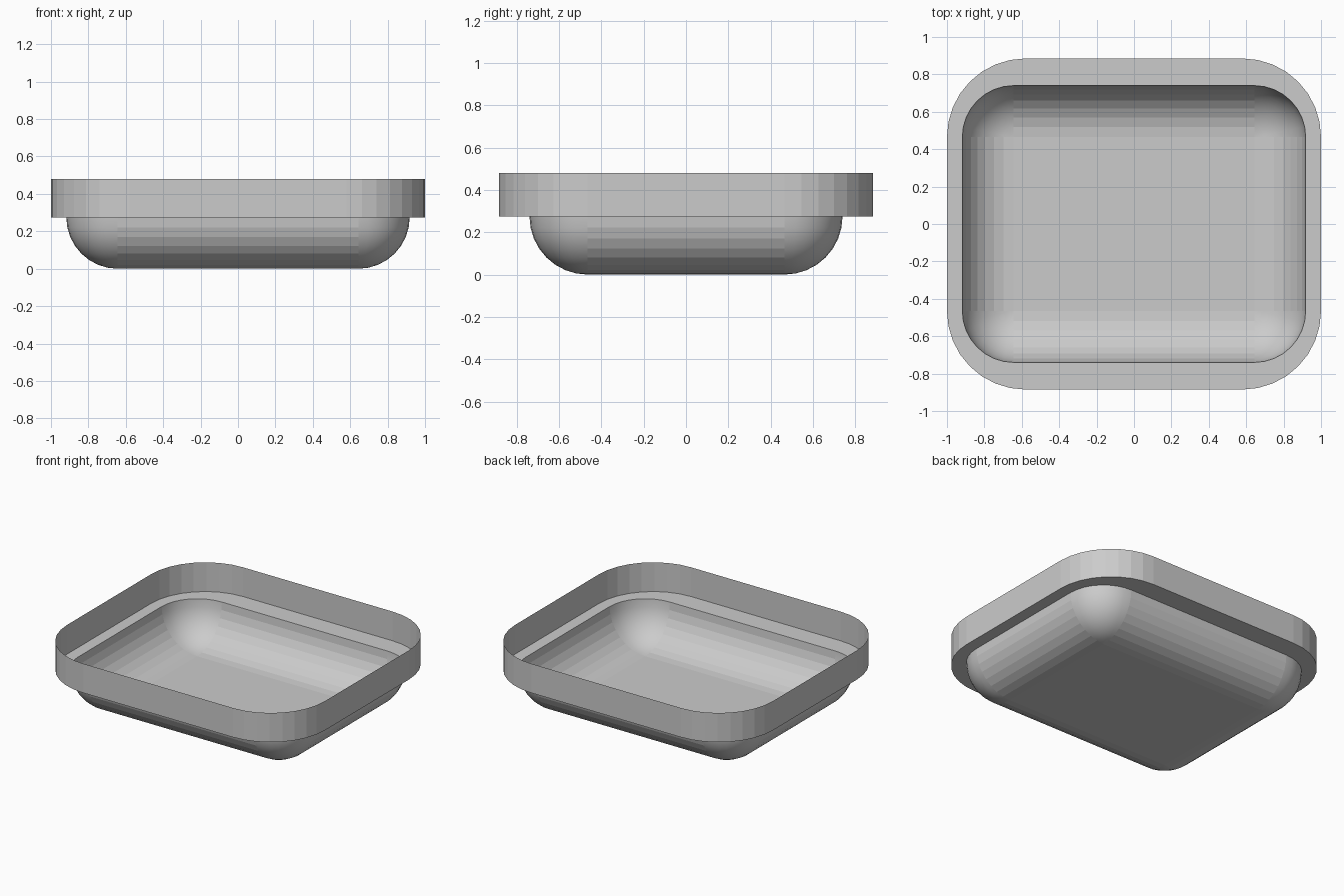
import bpy, bmesh
from math import sin, cos, pi

if "Cube" in bpy.data.objects:
    bpy.data.objects.remove(bpy.data.objects["Cube"])

STEPS = 8  # segments per quarter circle


def ring(bm, cx, cy, r, z):
    """Rounded rectangle: corner centres at (+-cx, +-cy), corner radius r."""
    verts = []
    for i, (sx, sy) in enumerate([(1, 1), (-1, 1), (-1, -1), (1, -1)]):
        for k in range(STEPS + 1):
            a = (i + k / STEPS) * pi / 2
            verts.append(bm.verts.new((sx * cx + r * cos(a), sy * cy + r * sin(a), z)))
    return verts


def loft(bm, lower, upper, smooth_corners=False):
    n = len(lower)
    for i in range(n):
        j = (i + 1) % n
        f = bm.faces.new((lower[i], lower[j], upper[j], upper[i]))
        f.smooth = smooth_corners and i % (STEPS + 1) != STEPS


def finish(bm, name):
    bmesh.ops.remove_doubles(bm, verts=bm.verts[:], dist=1e-5)
    me = bpy.data.meshes.new(name)
    bm.to_mesh(me)
    bm.free()
    ob = bpy.data.objects.new(name, me)
    bpy.context.collection.objects.link(ob)


R = 0.275               # bowl fillet radius, also the ledge height
CX, CY = 0.643, 0.465   # bowl corner centres

# tray: floor, rounded bowl sides, flat ledge and thin upright rim
bm = bmesh.new()
floor = [bm.verts.new((x * CX, y * CY, 0)) for x, y in [(1, 1), (-1, 1), (-1, -1), (1, -1)]]
bm.faces.new(floor[::-1])
# spherical corners start from the floor's corner points
low = [v for v in floor for _ in range(STEPS + 1)]
for k in range(1, STEPS + 1):
    a = k / STEPS * pi / 2
    up = ring(bm, CX, CY, R * sin(a), R * (1 - cos(a)))
    if k == 1:
        for i in range(len(up)):
            j = (i + 1) % len(up)
            if low[i] is low[j]:
                bm.faces.new((low[i], up[j], up[i])).smooth = True
            else:
                bm.faces.new((low[i], low[j], up[j], up[i]))
    else:
        loft(bm, low, up, True)
    low = up
ledge = ring(bm, 0.58, 0.465, 0.42, R)
loft(bm, low, ledge)
loft(bm, ledge, ring(bm, 0.58, 0.465, 0.42, 0.48))
finish(bm, "tray")
